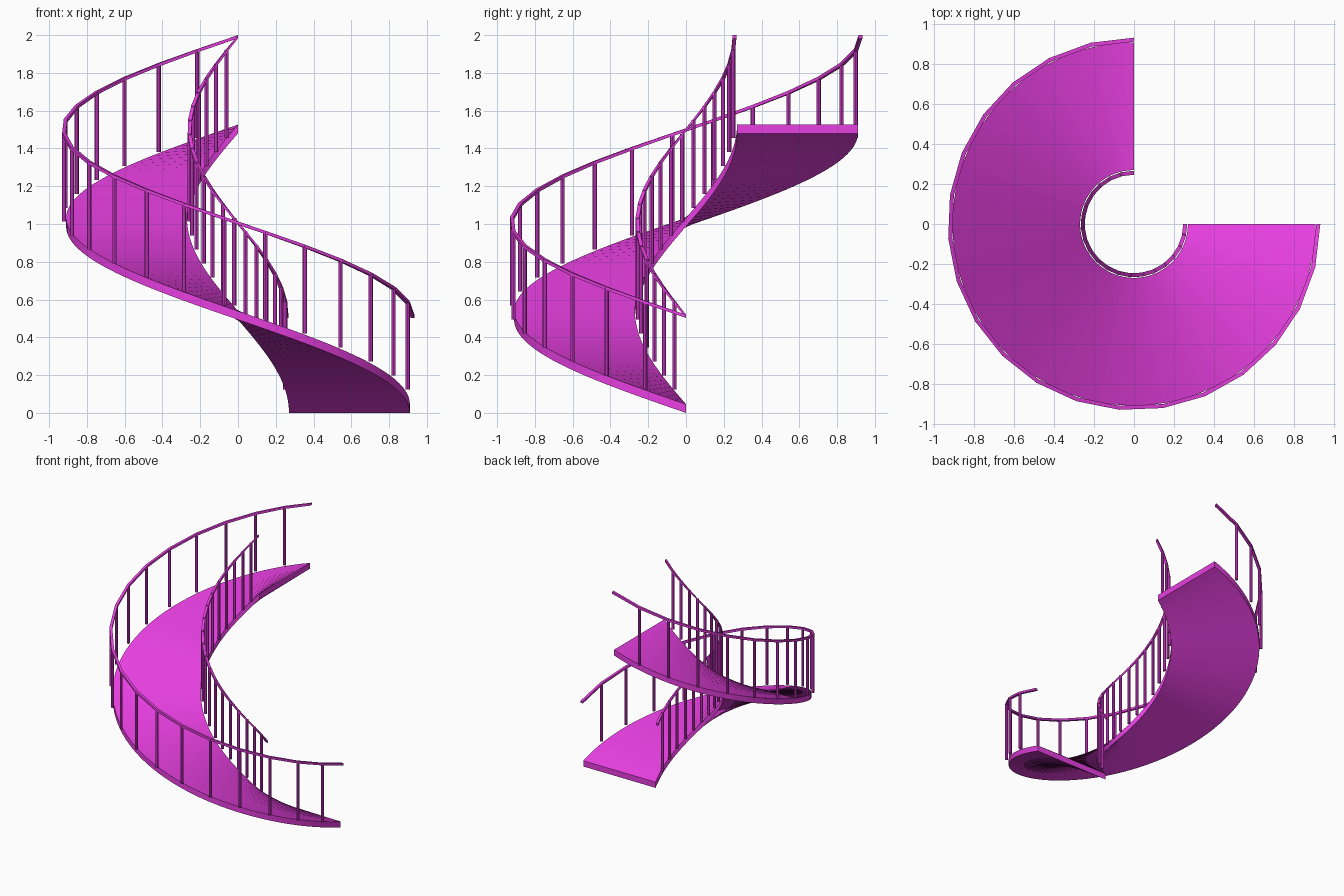
import bpy, bmesh, math
from mathutils import Vector

if "Cube" in bpy.data.objects:
    bpy.data.objects.remove(bpy.data.objects["Cube"])

mat = bpy.data.materials.new("magenta")
mat.diffuse_color = (0.80, 0.05, 0.75, 1)
mat.use_nodes = True
mat.node_tree.nodes["Principled BSDF"].inputs["Base Color"].default_value = mat.diffuse_color

SWEEP = -1.5 * math.pi   # clockwise three-quarter turn
RISE = 1.48
POSTS = 20               # rail segments


def spiral(r, t, z):
    a = SWEEP * t
    return Vector((r * math.cos(a), r * math.sin(a), z + RISE * t))


def finish(bm, name):
    bmesh.ops.recalc_face_normals(bm, faces=bm.faces)
    me = bpy.data.meshes.new(name)
    bm.to_mesh(me)
    bm.free()
    me.materials.append(mat)
    ob = bpy.data.objects.new(name, me)
    bpy.context.collection.objects.link(ob)
    return ob


def sweep(name, r0, r1, z0, z1, steps):
    """Rectangular section swept along the spiral."""
    bm = bmesh.new()
    section = [(r0, z0), (r1, z0), (r1, z1), (r0, z1)]
    rings = [[bm.verts.new(spiral(r, i / steps, z)) for r, z in section]
             for i in range(steps + 1)]
    for a, b in zip(rings, rings[1:]):
        for k in range(4):
            n = (k + 1) % 4
            bm.faces.new((a[k], a[n], b[n], b[k]))
    bm.faces.new(rings[0])
    bm.faces.new(rings[-1])
    return finish(bm, name)


def posts(name, r):
    """Row of slim uprights from ramp level to the rail."""
    bm = bmesh.new()
    for i in range(1, POSTS):
        lo = spiral(r, i / POSTS, 0.05)
        hi = spiral(r, i / POSTS, 0.515)
        ends = []
        for p in (lo, hi):
            ends.append([bm.verts.new(p + Vector((0.011 * math.cos(k * math.pi / 4),
                                                  0.011 * math.sin(k * math.pi / 4), 0)))
                         for k in range(8)])
        for k in range(8):
            n = (k + 1) % 8
            bm.faces.new((ends[0][k], ends[0][n], ends[1][n], ends[1][k]))
        bm.faces.new(ends[0])
        bm.faces.new(ends[1])
    return finish(bm, name)


# Ramp slab
sweep("ramp", 0.27, 0.91, 0.0, 0.046, 80)

# Handrails and their posts
for side, r in (("inner", 0.257), ("outer", 0.924)):
    sweep(side + "_handrail", r - 0.01, r + 0.01, 0.503, 0.52, POSTS)
    posts(side + "_posts", r)
